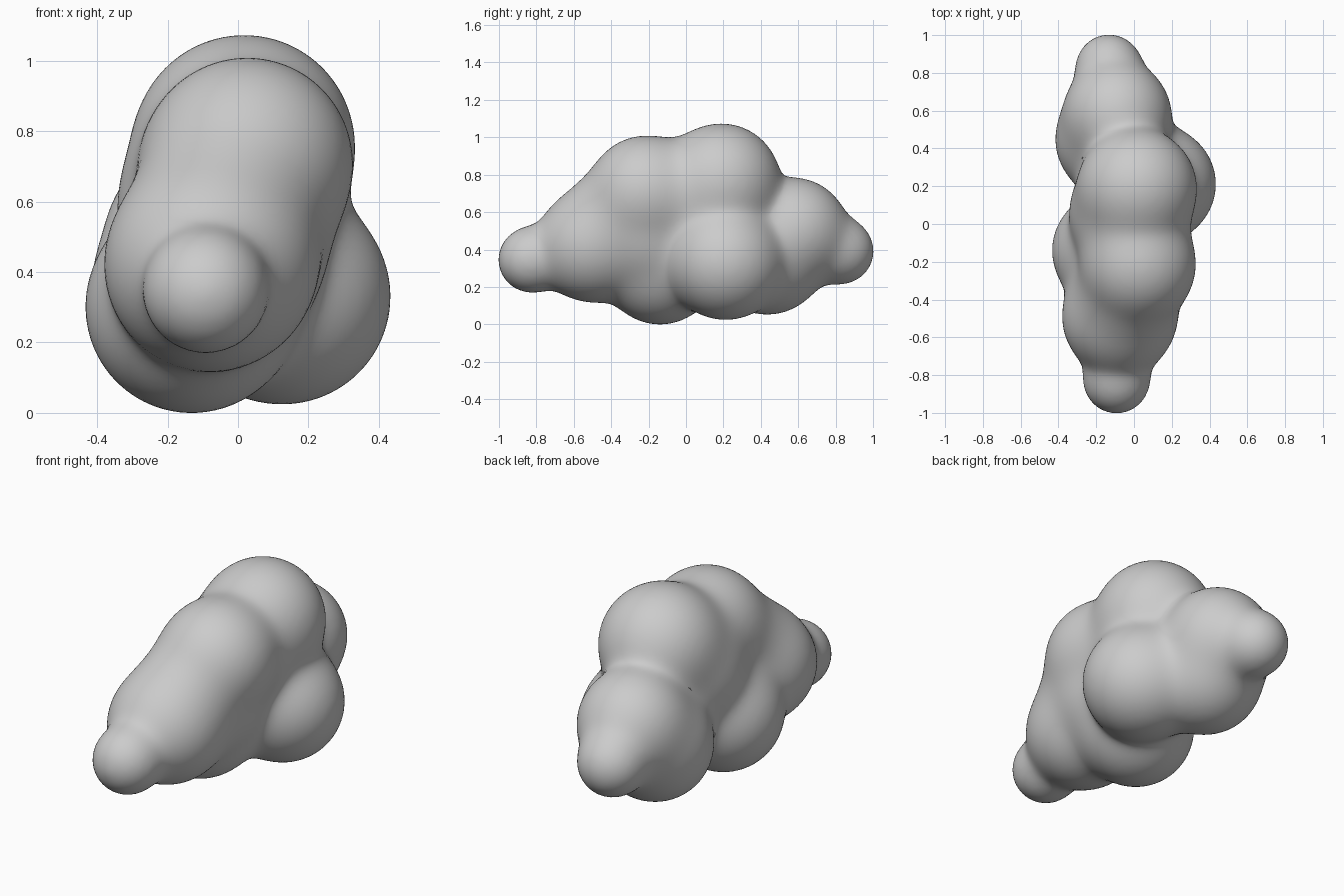
import bpy, bmesh, math
from mathutils import Vector, Matrix

if "Cube" in bpy.data.objects:
    bpy.data.objects.remove(bpy.data.objects["Cube"])

# Puffs of the cloud: x, y, z, radius
PUFFS = [
    (-0.09, -0.83, 0.345, 0.172),  # front tip
    (-0.075, -0.50, 0.42, 0.30),   # front shoulder
    (-0.03, -0.38, 0.57, 0.25),    # shoulder bridge
    (0.03, -0.22, 0.71, 0.295),    # front crown
    (0.02, 0.19, 0.76, 0.312),     # back crown
    (0.0, -0.03, 0.69, 0.25),      # crown bridge
    (-0.05, 0.06, 0.58, 0.28),     # right flank
    (0.0, -0.22, 0.46, 0.24),      # left flank
    (-0.13, -0.14, 0.30, 0.30),    # belly
    (0.13, 0.21, 0.33, 0.305),     # left side
    (-0.12, 0.44, 0.345, 0.29),    # rear belly
    (-0.085, 0.58, 0.50, 0.28),    # rear shoulder
    (-0.13, 0.83, 0.39, 0.17),     # rear tip
]
BLEND = 0.04


def blended_distance(p):
    """Distance to the softly merged puffs, with its gradient."""
    total, grad = 0.0, Vector()
    for x, y, z, r in PUFFS:
        d = p - Vector((x, y, z))
        w = math.exp(-(d.length - r) / BLEND)
        total += w
        grad += w * d.normalized()
    return -BLEND * math.log(total), grad / total


# Merge the puffs into one skin
bm = bmesh.new()
for x, y, z, r in PUFFS:
    bmesh.ops.create_icosphere(bm, subdivisions=4, radius=r,
                               matrix=Matrix.Translation((x, y, z)))
mesh = bpy.data.meshes.new("cloud")
bm.to_mesh(mesh)
bm.free()
cloud = bpy.data.objects.new("cloud", mesh)
bpy.context.collection.objects.link(cloud)
bpy.context.view_layer.objects.active = cloud
cloud.select_set(True)
remesh = cloud.modifiers.new("skin", 'REMESH')
remesh.mode = 'VOXEL'
remesh.voxel_size = 0.025
smooth = cloud.modifiers.new("relax", 'SMOOTH')
smooth.iterations = 8
for name in ("skin", "relax"):
    bpy.ops.object.modifier_apply(modifier=name)

# Settle the skin on the blended surface
for v in cloud.data.vertices:
    for _ in range(5):
        dist, grad = blended_distance(v.co)
        v.co -= grad * (dist / max(grad.length_squared, 0.2))

# Stand on the ground, centred
pts = [v.co.copy() for v in cloud.data.vertices]
lo = Vector([min(p[i] for p in pts) for i in range(3)])
hi = Vector([max(p[i] for p in pts) for i in range(3)])
base = Vector(((lo.x + hi.x) / 2, (lo.y + hi.y) / 2, lo.z))
for v in cloud.data.vertices:
    v.co -= base
bpy.ops.object.shade_smooth()

# Plain grey colour
grey = bpy.data.materials.new("cloud grey")
grey.use_nodes = True
color = (0.6, 0.6, 0.6, 1)
grey.diffuse_color = color
grey.node_tree.nodes["Principled BSDF"].inputs["Base Color"].default_value = color
cloud.data.materials.clear()
cloud.data.materials.append(grey)
